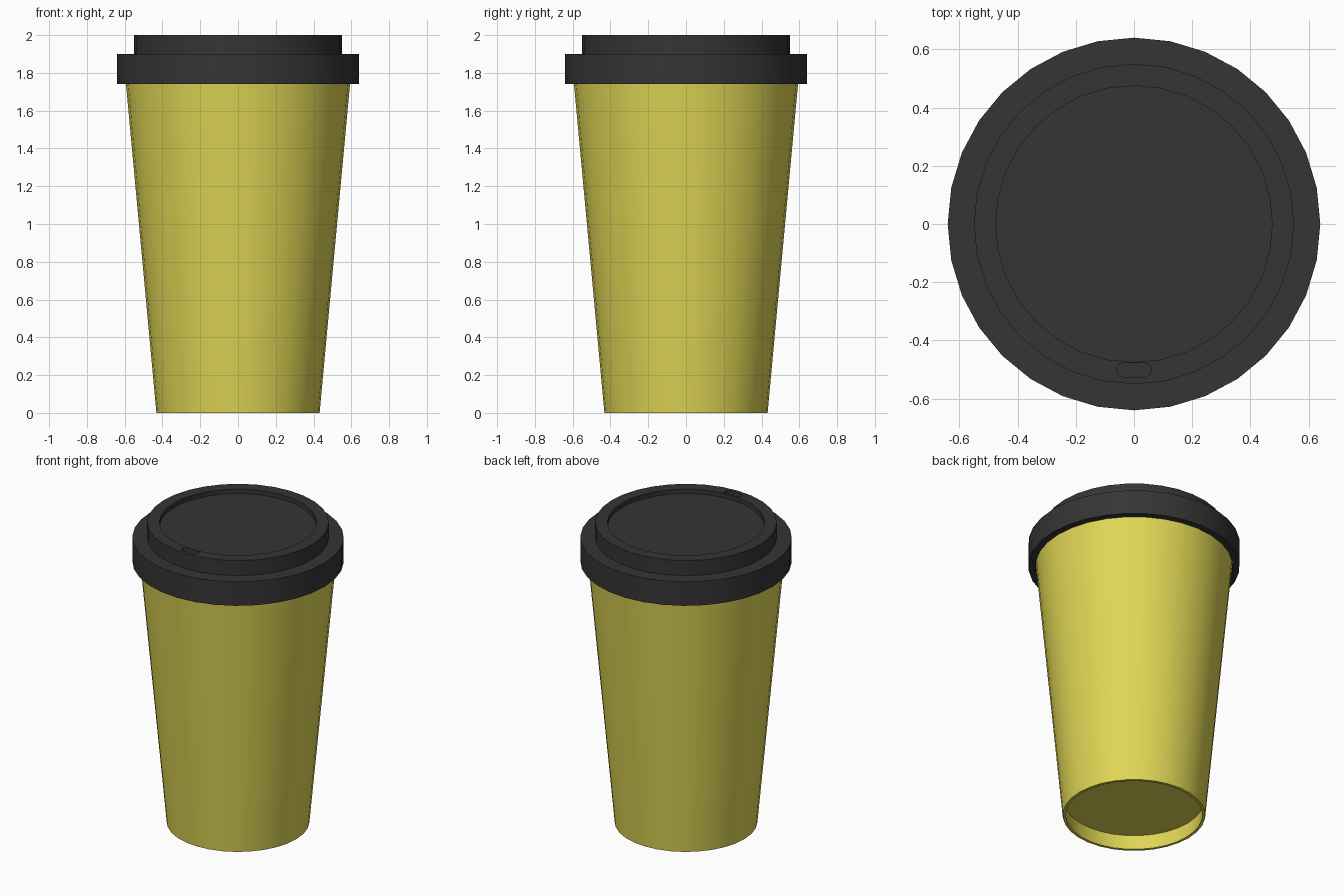
import bpy, bmesh
from math import cos, sin, pi, radians

if "Cube" in bpy.data.objects:
    bpy.data.objects.remove(bpy.data.objects["Cube"])

SIDES = 32


def material(name, rgb):
    mat = bpy.data.materials.new(name)
    mat.diffuse_color = (*rgb, 1)
    mat.use_nodes = True
    mat.node_tree.nodes["Principled BSDF"].inputs["Base Color"].default_value = mat.diffuse_color
    return mat


def add_object(name, bm, mat=None):
    bmesh.ops.recalc_face_normals(bm, faces=bm.faces)
    mesh = bpy.data.meshes.new(name)
    bm.to_mesh(mesh)
    bm.free()
    ob = bpy.data.objects.new(name, mesh)
    bpy.context.collection.objects.link(ob)
    if mat:
        mesh.materials.append(mat)
    return ob


def lathe(name, profile, mat):
    """Revolve (radius, z) points round z; both ends are capped."""
    bm = bmesh.new()
    rings = [[bm.verts.new((r * cos(2 * pi * i / SIDES), r * sin(2 * pi * i / SIDES), z))
              for i in range(SIDES)] for r, z in profile]
    for a, b in zip(rings, rings[1:]):
        for i in range(SIDES):
            j = (i + 1) % SIDES
            bm.faces.new((a[i], a[j], b[j], b[i]))
    bm.faces.new(rings[0])
    bm.faces.new(rings[-1])
    return add_object(name, bm, mat)


def activate(ob):
    bpy.ops.object.select_all(action='DESELECT')
    ob.select_set(True)
    bpy.context.view_layer.objects.active = ob


yellow = material("yellow_card", (0.74, 0.67, 0.09))
black = material("black_plastic", (0.035, 0.035, 0.035))

# Tapered cup with a raised base and thin wall
cup = lathe("cup", [(0.423, 0.10), (0.414, 0.0), (0.432, 0.0), (0.606, 1.88),
                    (0.588, 1.88), (0.425, 0.12)], yellow)

# Stepped lid with a sunken top
lid = lathe("lid", [(0.475, 1.97), (0.475, 2.0), (0.55, 2.0), (0.55, 1.90),
                    (0.64, 1.90), (0.64, 1.74), (0.597, 1.74), (0.61, 1.885),
                    (0.46, 1.92)], black)

# Rounded slot cutter for the sip hole
bm = bmesh.new()
half, rad, cy = 0.036, 0.024, -0.502
outline = []
for side, start in ((1, -pi / 2), (-1, pi / 2)):
    for k in range(9):
        a = start + pi * k / 8
        outline.append((side * half + rad * cos(a), cy + rad * sin(a)))
face = bm.faces.new([bm.verts.new((x, y, 1.97)) for x, y in outline])
top = bmesh.ops.extrude_face_region(bm, geom=[face])
bmesh.ops.translate(bm, vec=(0, 0, 0.1),
                    verts=[g for g in top["geom"] if isinstance(g, bmesh.types.BMVert)])
if face.is_valid and len([f for f in bm.faces if len(f.verts) > 4]) < 2:
    bm.faces.new([v for v in face.verts])
cutter = add_object("sip_hole_cutter", bm, black)
cutter.hide_render = True

# Cut the sip hole, then discard the cutter
activate(lid)
cut = lid.modifiers.new("sip_hole", 'BOOLEAN')
cut.operation = 'DIFFERENCE'
cut.solver = 'EXACT'
cut.object = cutter
bpy.ops.object.modifier_apply(modifier=cut.name)
bpy.data.objects.remove(cutter)

# Smooth round sides with crisp rims
for ob in (cup, lid):
    activate(ob)
    bpy.ops.object.shade_smooth_by_angle(angle=radians(30))
